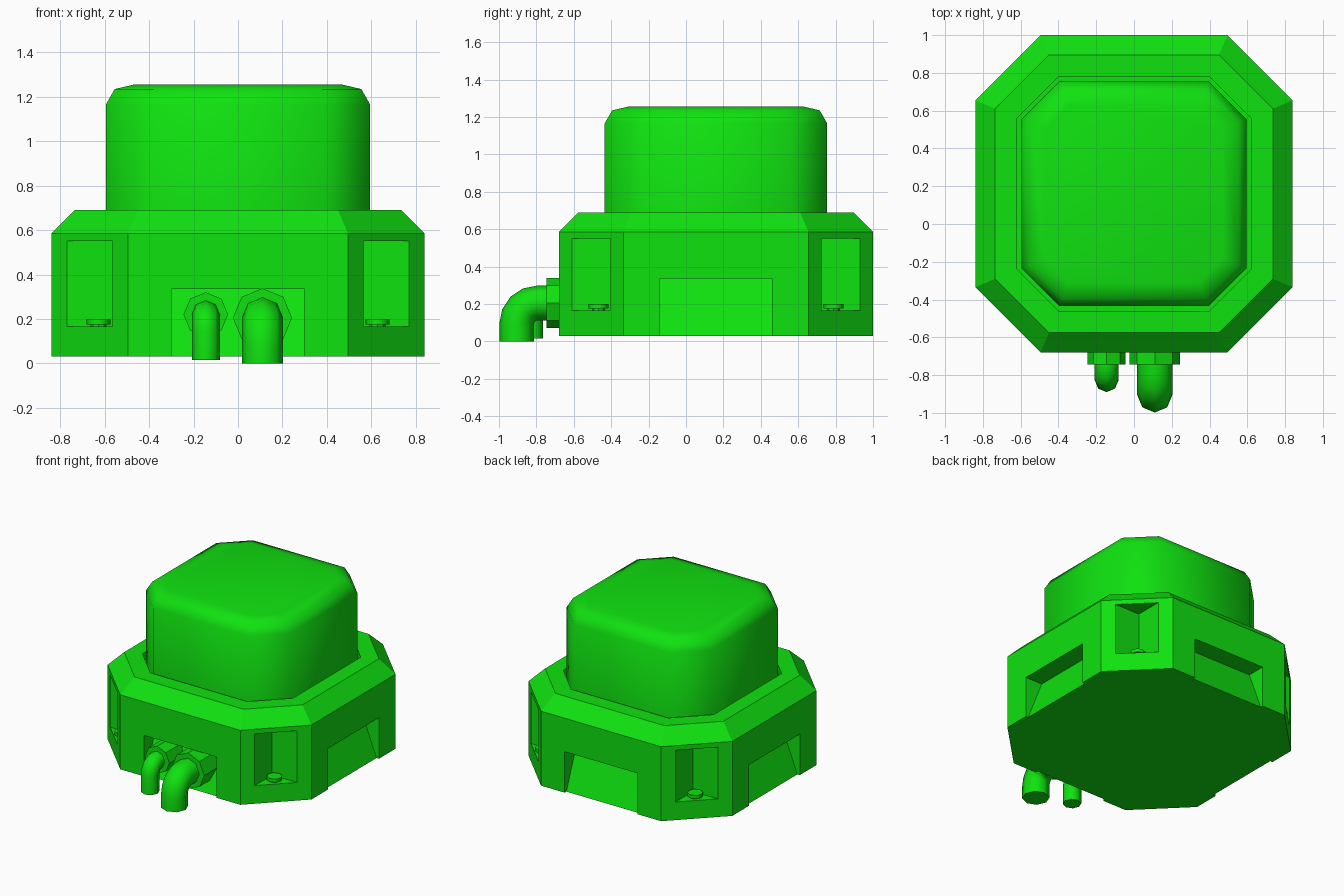
import bpy, bmesh, math
from mathutils import Vector, Matrix

if "Cube" in bpy.data.objects:
    bpy.data.objects.remove(bpy.data.objects["Cube"], do_unlink=True)

CY = 0.16  # the housing sits behind the pipes
green = bpy.data.materials.new("bright green")
green.use_nodes = True
green.diffuse_color = (0.005, 0.76, 0.005, 1)
green.node_tree.nodes["Principled BSDF"].inputs["Base Color"].default_value = green.diffuse_color


def make(name, rings, smooth_angle=None):
    """Loft closed rings of points into a capped solid."""
    bm = bmesh.new()
    loops = [[bm.verts.new(p) for p in ring] for ring in rings]
    for a, b in zip(loops, loops[1:]):
        for i in range(len(a)):
            j = (i + 1) % len(a)
            bm.faces.new((a[i], a[j], b[j], b[i]))
    bm.faces.new(loops[0][::-1])
    bm.faces.new(loops[-1])
    bmesh.ops.recalc_face_normals(bm, faces=bm.faces)
    mesh = bpy.data.meshes.new(name)
    bm.to_mesh(mesh)
    bm.free()
    mesh.materials.append(green)
    obj = bpy.data.objects.new(name, mesh)
    bpy.context.collection.objects.link(obj)
    bpy.ops.object.select_all(action='DESELECT')
    obj.select_set(True)
    bpy.context.view_layer.objects.active = obj
    if smooth_angle:
        bpy.ops.object.shade_smooth_by_angle(angle=math.radians(smooth_angle))
    return obj


def octagon(half, cut, z):
    """Square with its corners cut off."""
    f = half - cut
    pts = [(half, -f), (half, f), (f, half), (-f, half),
           (-half, f), (-half, -f), (-f, -half), (f, -half)]
    return [(x, y + CY, z) for x, y in pts]


def circle(centre, radius, tangent, sides):
    side = Vector((1, 0, 0))
    up = side.cross(tangent)
    angles = [math.tau * i / sides for i in range(sides)]
    return [centre + radius * (side * math.cos(a) + up * math.sin(a)) for a in angles]


def disc(name, centre, radius, tangent, length, sides, smooth=None):
    c, t = Vector(centre), Vector(tangent)
    return make(name, [circle(c, radius, t, sides), circle(c + t * length, radius, t, sides)], smooth)


# Base housing: chamfered top and a shallow groove around the dome
base = make("base_housing", [octagon(0.84, 0.345, 0.03), octagon(0.84, 0.345, 0.585),
                             octagon(0.735, 0.285, 0.69), octagon(0.62, 0.22, 0.69),
                             octagon(0.62, 0.22, 0.63)])

# Cutters: a sloping recess on each side and a square notch in each corner
wedge = [(0.70, 0.335), (0.82, 0.03), (0.82, -0.05), (1.0, -0.05), (1.0, 0.335)]
cutters = []
for k in range(4):
    turn = Matrix.Translation((0, CY, 0)) @ Matrix.Rotation(k * math.pi / 2, 4, 'Z')
    recess = [[turn @ Vector((r, s, z)) for r, z in wedge] for s in (-0.3, 0.3)]
    cutters.append(make("recess_cutter", recess))
    square = [(0.565, 0.565), (0.9, 0.565), (0.9, 0.9), (0.565, 0.9)]
    notch = [[turn @ Vector((x, y, z)) for x, y in square] for z in (0.165, 0.55)]
    cutters.append(make("notch_cutter", notch))

for cutter in cutters:
    cutter.hide_render = True
    mod = base.modifiers.new("cut", 'BOOLEAN')
    mod.operation = 'DIFFERENCE'
    mod.solver = 'EXACT'
    mod.object = cutter
    bpy.context.view_layer.objects.active = base
    bpy.ops.object.modifier_apply(modifier=mod.name)
    bpy.data.objects.remove(cutter, do_unlink=True)

# Dome: tall rounded block
make("dome", [octagon(0.595, 0.2, 0.61), octagon(0.595, 0.2, 1.165),
              octagon(0.555, 0.177, 1.235), octagon(0.47, 0.127, 1.255)], 60)

# Bolts standing in the corner notches
for sx in (-1, 1):
    for sy in (-1, 1):
        x, y = sx * 0.628, CY + sy * 0.628
        disc("bolt_stem", (x, y, 0.16), 0.035, (0, 0, 1), 0.02, 8, 40)
        disc("bolt_head", (x, y, 0.175), 0.053, (0, 0, 1), 0.025, 8, 50)


def pipe(name, x, radius, z_axis, y_axis, z_end, bend, flange):
    """Elbow pipe running out of the front and down, with an octagonal flange."""
    rings = [circle(Vector((x, -0.6, z_axis)), radius, Vector((0, -1, 0)), 8)]
    for i in range(5):
        a = i * math.pi / 8
        centre = Vector((x, y_axis + bend - bend * math.sin(a), z_axis - bend + bend * math.cos(a)))
        rings.append(circle(centre, radius, Vector((0, -math.cos(a), -math.sin(a))), 8))
    rings.append(circle(Vector((x, y_axis, z_end)), radius, Vector((0, 0, -1)), 8))
    make(name, rings, 50)
    disc(name + "_flange", (x, -0.56, z_axis), flange, (0, -1, 0), 0.185, 8)


pipe("large_pipe", 0.11, 0.093, 0.205, -0.905, 0.0, 0.11, 0.133)
pipe("small_pipe", -0.145, 0.063, 0.22, -0.827, 0.015, 0.075, 0.1)
